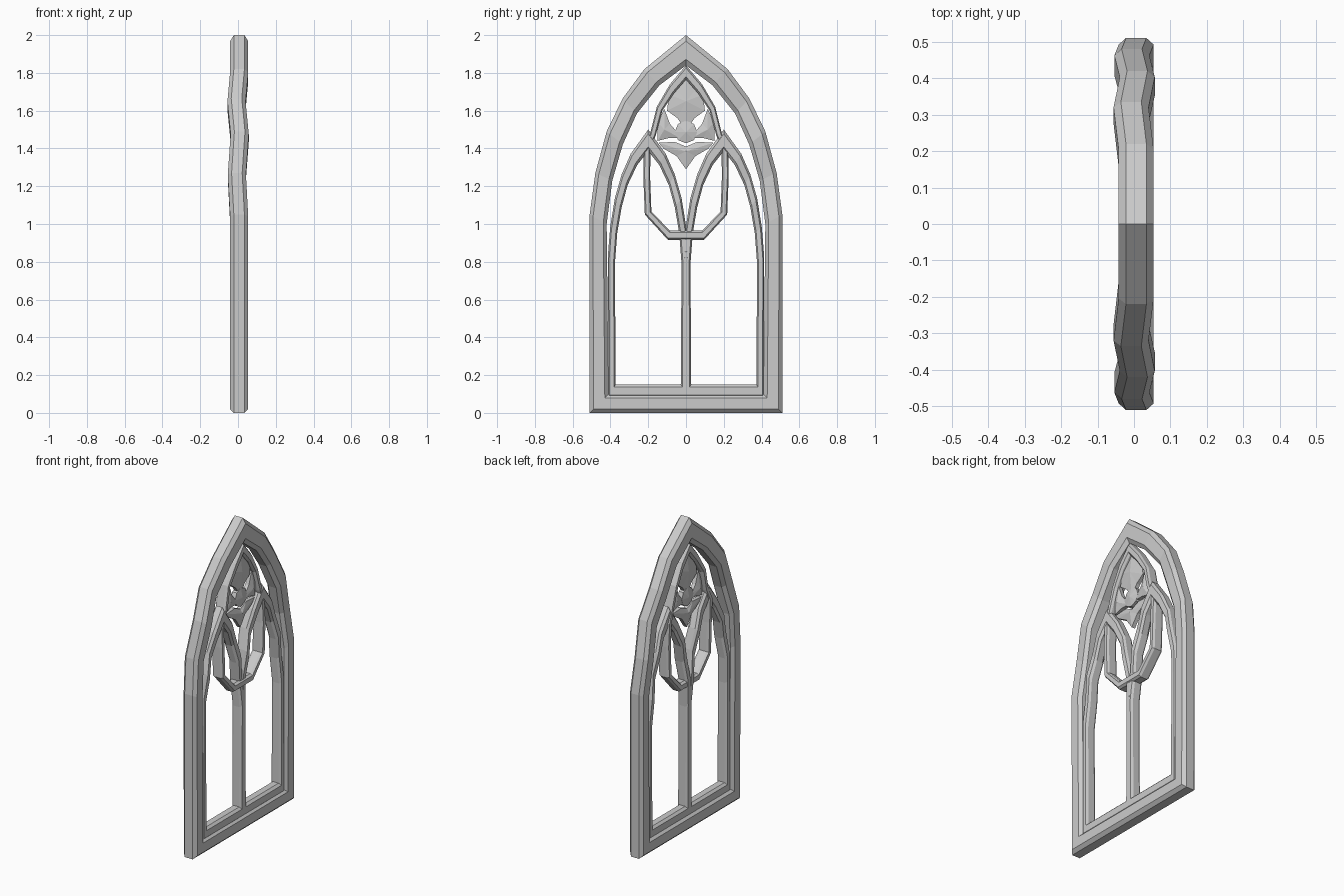
import bpy, bmesh, math
from mathutils import Matrix, Vector

if "Cube" in bpy.data.objects:
    bpy.data.objects.remove(bpy.data.objects["Cube"])


def finish(name, bm, mat=None):
    if mat is not None:
        bm.transform(mat)
    bmesh.ops.recalc_face_normals(bm, faces=bm.faces)
    me = bpy.data.meshes.new(name)
    bm.to_mesh(me)
    bm.free()
    ob = bpy.data.objects.new(name, me)
    bpy.context.collection.objects.link(ob)
    return ob


def moulding(name, half, depth, chamfer, x0=0.0, mat=None):
    """Closed chamfered frame. Rows: outer y, z, inner y, z, x shift; last row is the apex."""
    rows = half + [(-a, b, -c, d, e) for a, b, c, d, e in reversed(half[:-1])]
    h, k = depth, depth - chamfer
    section = [(0, -k), (.2, -h), (.8, -h), (1, -k), (1, k), (.8, h), (.2, h), (0, k)]
    bm = bmesh.new()
    rings = []
    for yo, zo, yi, zi, dx in rows:
        rings.append([bm.verts.new((x0 + dx + x, yo + (yi - yo) * t, zo + (zi - zo) * t))
                      for t, x in section])
    n, m = len(rings), len(section)
    for i in range(n):
        a, b = rings[i], rings[(i + 1) % n]
        for j in range(m):
            q = (j + 1) % m
            bm.faces.new((a[j], a[q], b[q], b[j]))
    return finish(name, bm, mat)


def petal(name, outline, centre, edge=.012, ridge=.026, x0=.005, mat=None):
    """Thin leaf with a raised middle on both faces."""
    bm = bmesh.new()
    front = [bm.verts.new((x0 + edge, y, z)) for y, z in outline]
    back = [bm.verts.new((x0 - edge, y, z)) for y, z in outline]
    cf = bm.verts.new((x0 + ridge, *centre))
    cb = bm.verts.new((x0 - ridge, *centre))
    for i in range(len(outline)):
        j = (i + 1) % len(outline)
        bm.faces.new((front[i], front[j], cf))
        bm.faces.new((back[j], back[i], cb))
        bm.faces.new((front[j], front[i], back[i], back[j]))
    return finish(name, bm, mat)


# Outer pointed arch frame
arch = [(.51, 0, .41, .1, 0), (.51, 1.05, .42, 1.0, 0), (.48, 1.27, .39, 1.23, -.012),
        (.42, 1.49, .335, 1.42, .003), (.335, 1.665, .26, 1.585, -.014),
        (.22, 1.82, .14, 1.735, 0), (0, 2.0, 0, 1.84, 0)]
moulding("outer_frame", arch, .048, .02, .006)

# Two lancets, scaled copies of the frame
for side, name in ((-1, "left_lancet"), (1, "right_lancet")):
    mat = Matrix.Translation((.003, side * .2, .08)) @ Matrix.Diagonal((.72, .42, .71, 1))
    moulding(name, arch, .048, .02, .006, mat)

# Central loop with a pointed head and a cup-shaped foot
loop = [(.095, .915, .085, .965, 0), (.218, 1.05, .183, 1.065, 0), (.226, 1.25, .19, 1.25, 0),
        (.225, 1.4, .188, 1.4, -.006), (.19, 1.48, .16, 1.47, 0), (.155, 1.62, .125, 1.6, -.006),
        (.085, 1.74, .065, 1.69, 0), (0, 1.84, 0, 1.765, 0)]
moulding("centre_loop", loop, .036, .014, .006)

# Four-leaf ornament in the head
petal("top_leaf", [(0, 1.765), (.05, 1.71), (.09, 1.685), (.1, 1.6), (.045, 1.56), (0, 1.49),
                   (-.045, 1.56), (-.1, 1.6), (-.09, 1.685), (-.05, 1.71)], (0, 1.65))
petal("bottom_leaf", [(0, 1.29), (.05, 1.36), (.12, 1.4), (.145, 1.43), (.06, 1.435), (0, 1.41),
                      (-.06, 1.435), (-.145, 1.43), (-.12, 1.4), (-.05, 1.36)], (0, 1.385))
for s, name in ((-1, "left_leaf"), (1, "right_leaf")):
    petal(name, [(s * y, z) for y, z in
                 [(.115, 1.61), (.15, 1.54), (.15, 1.44), (.09, 1.455), (.03, 1.455),
                  (.05, 1.49), (.085, 1.53)]], (s * .115, 1.5))
petal("hub", [(.06 * math.cos(a), 1.487 + .06 * math.sin(a))
              for a in [i * math.pi / 4 for i in range(8)]], (0, 1.487), .016, .028)
